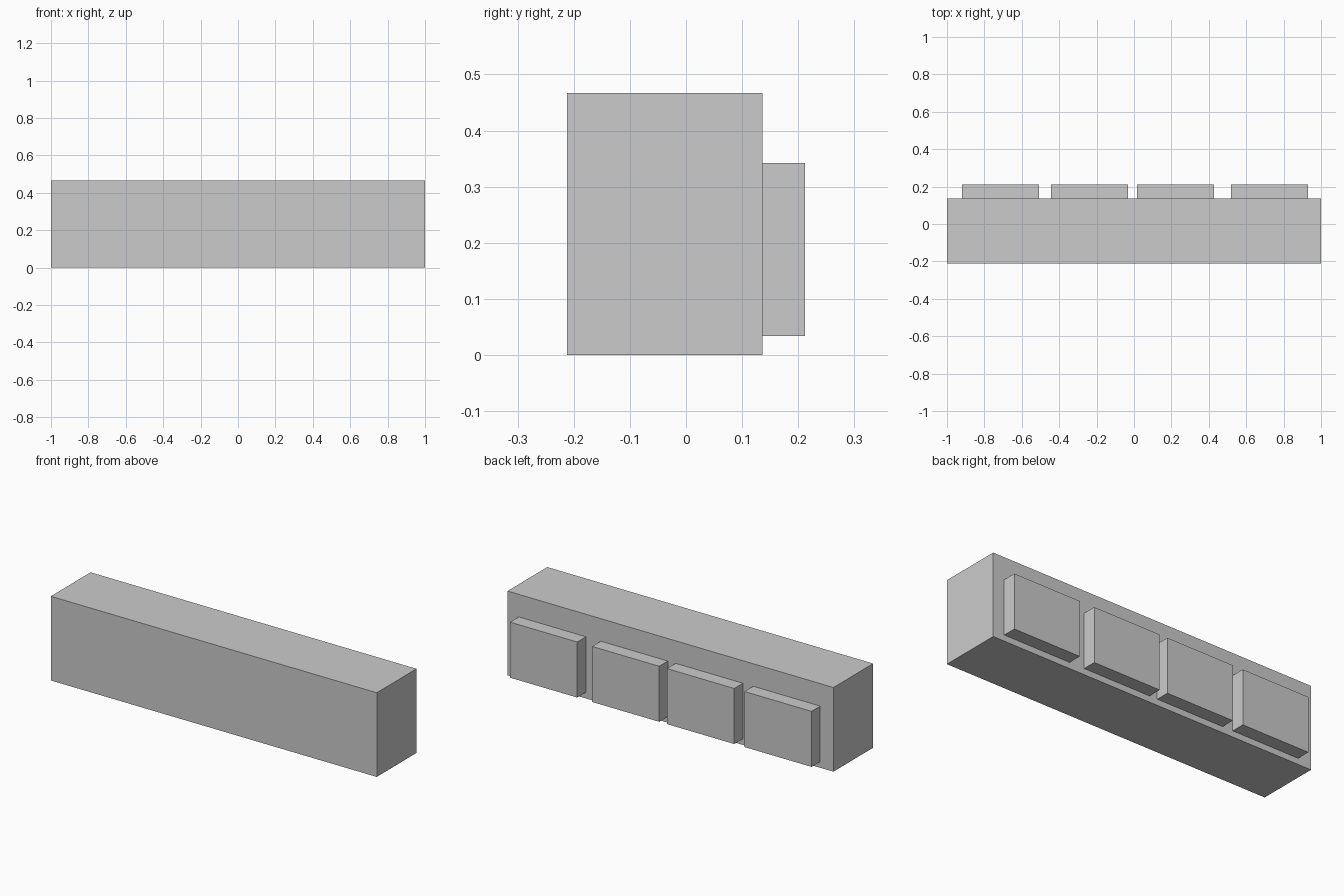
import bpy

if "Cube" in bpy.data.objects:
    bpy.data.objects.remove(bpy.data.objects["Cube"])


def box(name, x, y, z):
    """Add a box spanning the given (min, max) ranges."""
    spans = (x, y, z)
    bpy.ops.mesh.primitive_cube_add(size=1, location=[(a + b) / 2 for a, b in spans])
    obj = bpy.context.object
    obj.name = name
    obj.scale = [b - a for a, b in spans]
    bpy.ops.object.transform_apply(location=False, rotation=False, scale=True)
    return obj


BACK = 0.136
PANEL_WIDTH = 0.412

# Long main block
box("body", (-1, 1), (-0.212, BACK), (0, 0.467))

# Four raised panels on the back, slightly unevenly spaced
for i, x in enumerate((-0.919, -0.444, 0.016, 0.519), 1):
    box(f"back_panel_{i}", (x, x + PANEL_WIDTH), (BACK, 0.212), (0.034, 0.342))
